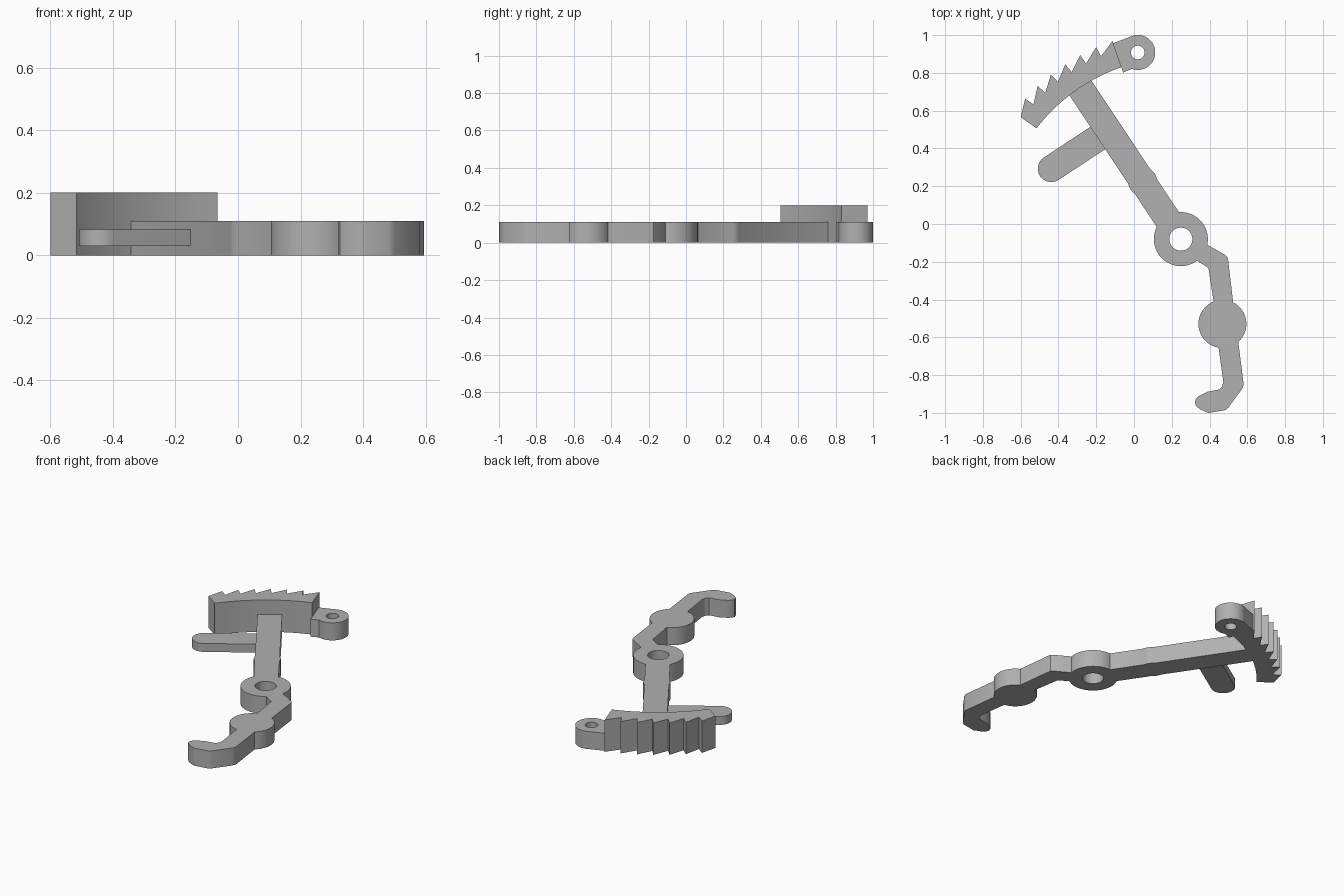
import bpy
import bmesh
from math import cos, sin, pi, radians
from mathutils import Vector

if "Cube" in bpy.data.objects:
    bpy.data.objects.remove(bpy.data.objects["Cube"], do_unlink=True)

GREY = (0.44, 0.44, 0.44, 1)
mat = bpy.data.materials.new("plain grey")
mat.use_nodes = True
mat.diffuse_color = GREY
mat.node_tree.nodes["Principled BSDF"].inputs["Base Color"].default_value = GREY

HUB = Vector((0.248, -0.08))
EYE = Vector((0.02, 0.908))
THICK = 0.11
ARM_ANGLE = radians(123.6)


def polar(center, radius, angle):
    return center + radius * Vector((cos(angle), sin(angle)))


def circle(center, radius, count=64):
    return [polar(center, radius, 2 * pi * i / count) for i in range(count)]


def bar(start, end, half, rounded=False):
    """Outline of a straight bar, with an optional round far end."""
    d = (end - start).normalized()
    side = Vector((-d.y, d.x)) * half
    heading = Vector((1, 0)).angle_signed(d)
    if rounded:
        tip = [polar(end, half, -heading - pi / 2 + pi * i / 24) for i in range(25)]
    else:
        tip = [end - side, end + side]
    return [start + side, start - side] + tip


def prism(name, outline, bottom=0.0, top=THICK):
    bm = bmesh.new()
    face = bm.faces.new([bm.verts.new((p[0], p[1], bottom)) for p in outline])
    lid = bmesh.ops.extrude_face_region(bm, geom=[face])["geom"]
    verts = [v for v in lid if isinstance(v, bmesh.types.BMVert)]
    bmesh.ops.translate(bm, verts=verts, vec=(0, 0, top - bottom))
    bmesh.ops.recalc_face_normals(bm, faces=bm.faces)
    mesh = bpy.data.meshes.new(name)
    bm.to_mesh(mesh)
    bm.free()
    mesh.materials.append(mat)
    obj = bpy.data.objects.new(name, mesh)
    bpy.context.collection.objects.link(obj)
    return obj


def activate(obj):
    bpy.ops.object.select_all(action="DESELECT")
    obj.select_set(True)
    bpy.context.view_layer.objects.active = obj


def combine(obj, other, operation="UNION"):
    activate(obj)
    mod = obj.modifiers.new(operation.lower(), "BOOLEAN")
    mod.operation = operation
    mod.solver = "EXACT"
    mod.object = other
    bpy.ops.object.modifier_apply(modifier=mod.name)
    bpy.data.objects.remove(other, do_unlink=True)


def drill(obj, center, radius):
    combine(obj, prism("drill", circle(center, radius), -0.1, 0.3), "DIFFERENCE")


# Lever: hub, straight arm with a small swelling, hooked tail with a round boss
lever = prism("lever", circle(HUB, 0.143))
combine(lever, prism("arm", bar(HUB, polar(HUB, 0.985, ARM_ANGLE), 0.0703)))
combine(lever, prism("swelling", circle(polar(HUB, 0.365, ARM_ANGLE), 0.077, 20)))
tail = [(0.36, -0.094), (0.484, -0.164), (0.495, -0.175), (0.499, -0.196),
        (0.526, -0.423), (0.552, -0.624), (0.581, -0.851), (0.573, -0.872),
        (0.499, -0.973), (0.484, -0.985), (0.394, -1.0), (0.351, -0.982),
        (0.327, -0.962), (0.322, -0.943), (0.328, -0.925), (0.346, -0.909),
        (0.388, -0.888), (0.452, -0.876), (0.467, -0.86), (0.473, -0.835),
        (0.447, -0.65), (0.42, -0.4), (0.394, -0.233), (0.336, -0.196),
        (0.31, -0.15)]
combine(lever, prism("tail", tail))
combine(lever, prism("boss", circle(Vector((0.468, -0.529)), 0.127)))
drill(lever, HUB, 0.061)

# Toothed rack: an arc around the hub with sawteeth on the outside
FIRST, LAST, PITCH = 109.05, 142.5, 4.81
outline = []
for k in range(7):
    tip = FIRST + PITCH * k
    if k:
        outline.append(polar(HUB, 1.056, radians(tip - 0.3)))
    outline.append(polar(HUB, 1.11, radians(tip)))
outline.append(polar(HUB, 1.066, radians(LAST + 0.2)))
for i in range(33):
    outline.append(polar(HUB, 0.963, radians(LAST + (FIRST - LAST) * i / 32)))
rack = prism("toothed_rack", outline, 0, 0.2)

# Pierced lug at the end of the rack
lug = prism("end_lug", circle(EYE, 0.0925))
neck = [(-0.116, 0.955), (-0.025, 0.989), (0.02, 0.95), (0.02, 0.87),
        (-0.012, 0.821), (-0.057, 0.802)]
combine(lug, prism("neck", neck))
drill(lug, EYE, 0.036)

# Thin side peg
peg = prism("side_peg", bar(Vector((-0.18, 0.463)), Vector((-0.438, 0.293)), 0.071, True),
            0.03, 0.083)

for part in (lever, rack, lug, peg):
    activate(part)
    bpy.ops.object.shade_smooth_by_angle(angle=radians(30))
